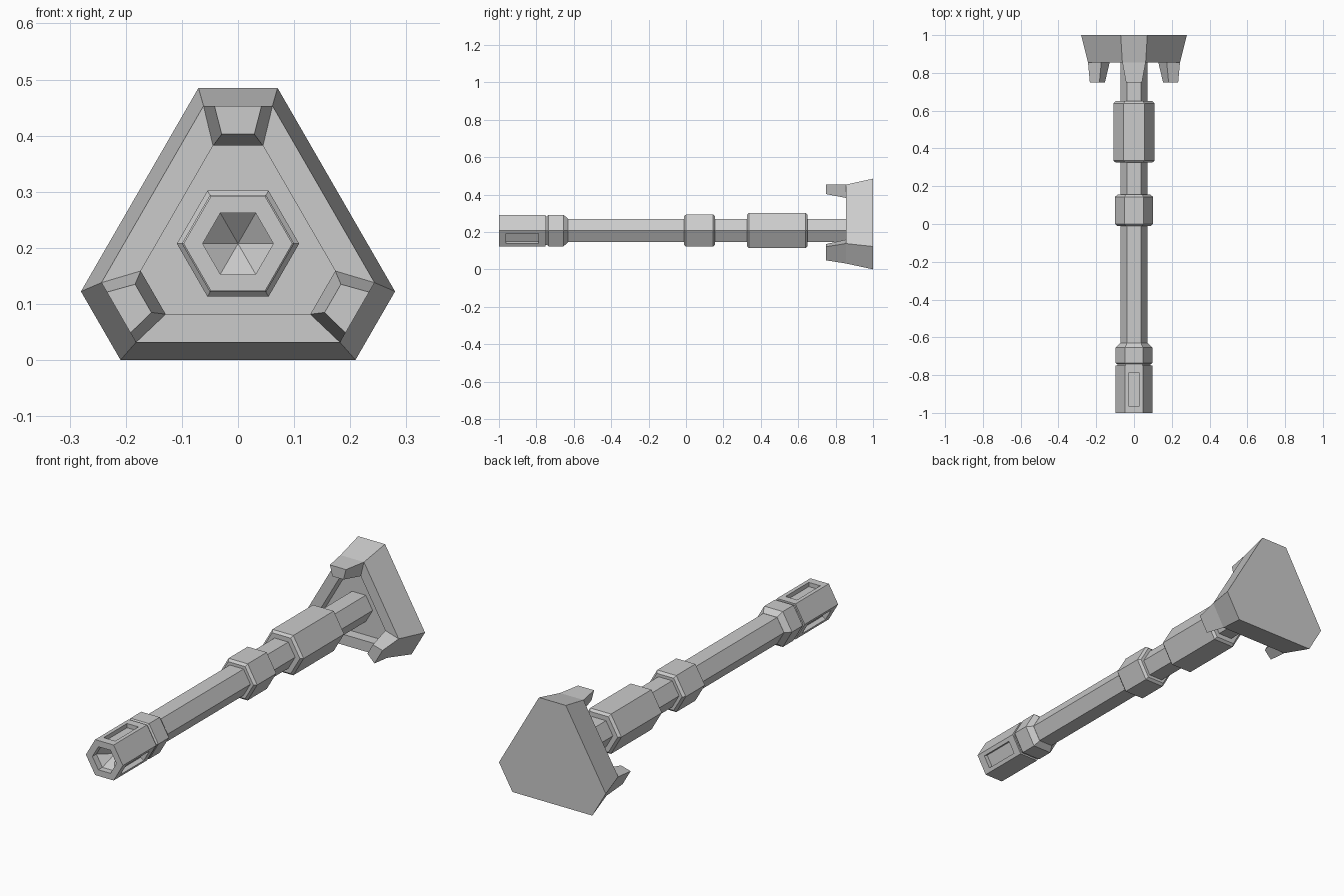
import bpy, bmesh, math
from mathutils import Vector, Matrix

if "Cube" in bpy.data.objects:
    bpy.data.objects.remove(bpy.data.objects["Cube"], do_unlink=True)

AXIS = 0.2075  # height of the barrel axis

grey = bpy.data.materials.new("plain grey")
grey.use_nodes = True
grey.diffuse_color = (0.6, 0.6, 0.6, 1)
grey.node_tree.nodes["Principled BSDF"].inputs["Base Color"].default_value = (0.6, 0.6, 0.6, 1)


def spin(p, degrees):
    """Turn a point around the barrel axis."""
    return Matrix.Rotation(math.radians(degrees), 3, 'Y') @ Vector(p)


def hexagon(y, radius):
    return [spin((radius, y, 0), 60 * i) for i in range(6)]


def cut_triangle(y, half_edge, reach, lift=0.0):
    """Triangle with cut corners; reach is the distance to each short edge."""
    return [spin((s * half_edge, y, reach), 120 * i) + Vector((0, 0, lift))
            for i in range(3) for s in (-1, 1)]


def loft(name, sections, edit=None):
    """Skin a list of equal-sized loops and cap both ends."""
    bm = bmesh.new()
    loops = [[bm.verts.new(p) for p in s] for s in sections]
    n = len(loops[0])
    for a, b in zip(loops, loops[1:]):
        for i in range(n):
            j = (i + 1) % n
            bm.faces.new((a[i], a[j], b[j], b[i]))
    bm.faces.new(loops[0])
    bm.faces.new(loops[-1])
    bmesh.ops.remove_doubles(bm, verts=bm.verts, dist=1e-5)
    bmesh.ops.recalc_face_normals(bm, faces=bm.faces)
    if edit:
        edit(bm)
    mesh = bpy.data.meshes.new(name)
    bm.to_mesh(mesh)
    bm.free()
    mesh.materials.append(grey)
    obj = bpy.data.objects.new(name, mesh)
    obj.location.z = AXIS
    bpy.context.collection.objects.link(obj)
    return obj


def hex_part(name, profile, edit=None):
    return loft(name, [hexagon(y, r) for y, r in profile], edit)


def cut_slots(bm):
    """Sunken slots on every second outer side of the muzzle."""
    bm.normal_update()
    for i in range(3):
        out = spin((0, 0, 1), 120 * i)
        face = next(f for f in bm.faces if f.normal.dot(out) > 0.99
                    and f.calc_center_median().dot(out) > 0.07)
        bmesh.ops.inset_individual(bm, faces=[face], thickness=0.026)
        for v in face.verts:
            v.co.y = -0.875 + (v.co.y + 0.875) * 0.82
        bmesh.ops.inset_individual(bm, faces=[face], thickness=0.0001)
        for v in face.verts:
            v.co -= out * 0.02


# Muzzle with conical bore
hex_part("muzzle", [(-0.92, 0), (-0.97, 0.063), (-1, 0.063), (-1, 0.097), (-0.75, 0.097)], cut_slots)

# Barrel and its collars
hex_part("muzzle_neck", [(-0.752, 0.088), (-0.735, 0.088)])
hex_part("muzzle_collar", [(-0.742, 0.09), (-0.735, 0.097), (-0.655, 0.097), (-0.63, 0.073)])
hex_part("barrel", [(-0.7, 0.072), (0.92, 0.072)])
for name, start, end, radius in (("middle_ring", -0.01, 0.155, 0.1),
                                 ("rear_sleeve", 0.325, 0.65, 0.109)):
    hex_part(name, [(start, radius - 0.012), (start + 0.011, radius),
                    (end - 0.011, radius), (end, radius - 0.012)])

# Stock head: flared three-cornered block with a sunken front panel
loft("stock_head", [cut_triangle(1, 0.0705, 0.2825, -0.005),
                    cut_triangle(0.855, 0.0615, 0.2455),
                    cut_triangle(0.855, 0.0445, 0.1745),
                    cut_triangle(0.905, 0.0445, 0.1745)])

# Tapered prongs on the three corners
for i, name in enumerate(("top_prong", "left_prong", "right_prong")):
    base = [(-0.0615, 0.2455), (0.0615, 0.2455), (0.0445, 0.1745), (-0.0445, 0.1745)]
    tip = [(-0.042, 0.2455), (0.042, 0.2455), (0.029, 0.195), (-0.029, 0.195)]
    loft(name, [[spin((x, y, z), 120 * i) for x, z in loop]
                for y, loop in ((0.855, base), (0.748, tip))])
